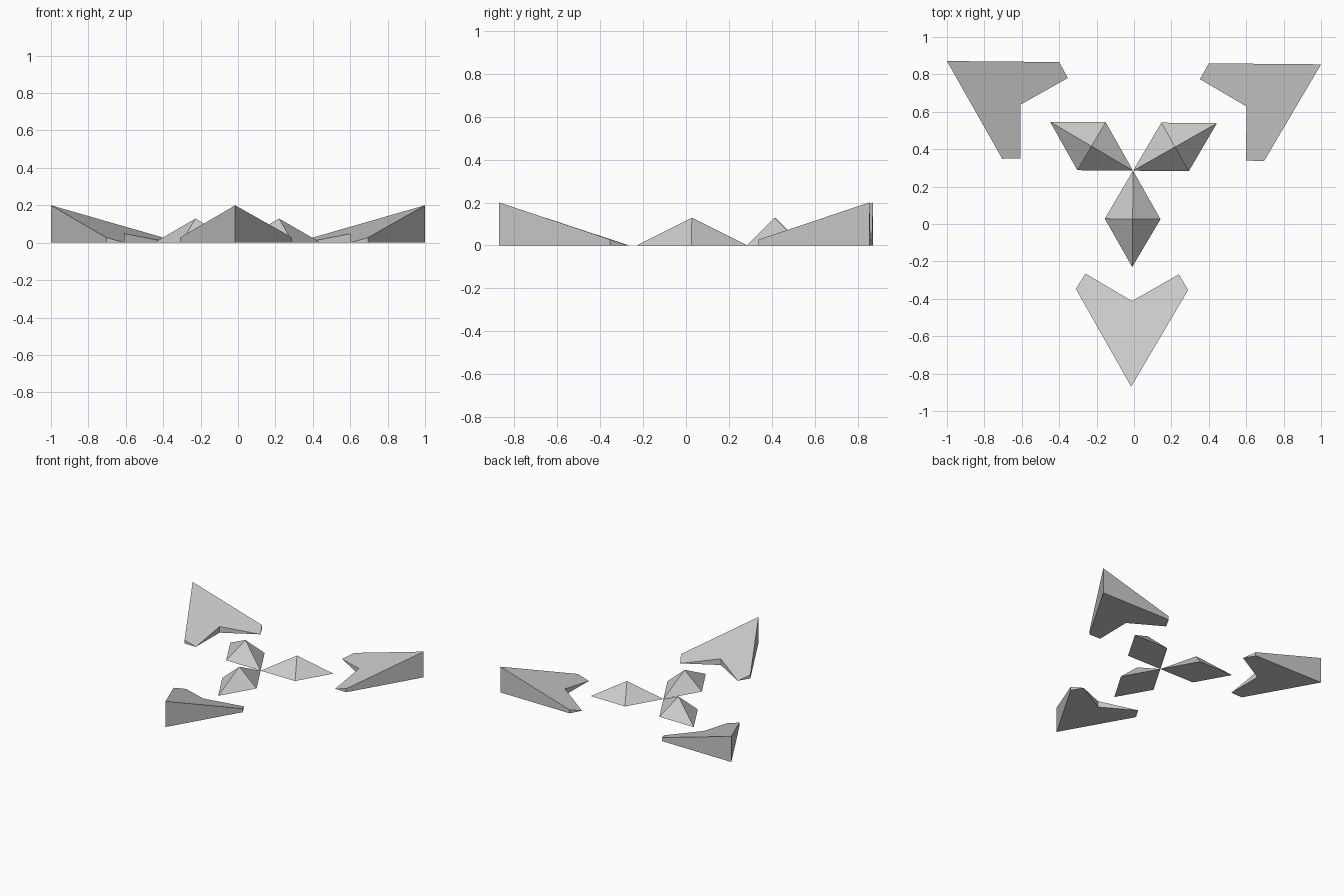
import bpy, bmesh, math
from mathutils import Matrix

if "Cube" in bpy.data.objects:
    bpy.data.objects.remove(bpy.data.objects["Cube"])

CENTER = Matrix.Translation((-0.005, 0.285, 0))
TURN = math.radians(-0.5)  # the whole emblem is turned slightly

grey = bpy.data.materials.new("light grey")
grey.use_nodes = True
grey.diffuse_color = (0.6, 0.6, 0.6, 1)
grey.node_tree.nodes["Principled BSDF"].inputs["Base Color"].default_value = (0.6, 0.6, 0.6, 1)


def finish(bm, name, turn):
    """Clean up the mesh and place it around the centre point."""
    bmesh.ops.remove_doubles(bm, verts=bm.verts[:], dist=0.0005)
    bmesh.ops.recalc_face_normals(bm, faces=bm.faces[:])
    bm.transform(CENTER @ Matrix.Rotation(TURN + turn, 4, "Z"))
    mesh = bpy.data.meshes.new(name)
    bm.to_mesh(mesh)
    bm.free()
    mesh.materials.append(grey)
    obj = bpy.data.objects.new(name, mesh)
    bpy.context.collection.objects.link(obj)


def diamond(name, turn):
    """Low four-sided pyramid on a rhombus, pointing towards -y."""
    bm = bmesh.new()
    base = [bm.verts.new((x, y, 0)) for x, y in
            [(0, 0), (-0.149, -0.258), (0, -0.515), (0.149, -0.258)]]
    apex = bm.verts.new((0, -0.258, 0.129))
    bm.faces.new(base)
    for i in range(4):
        bm.faces.new((base[i], base[(i + 1) % 4], apex))
    finish(bm, name, turn)


def chevron(name, turn):
    """Arrowhead wedge that rises from its arm ends to the outer tip."""
    half = [(0.3, -0.635), (0.25, -0.552)]
    outline = [(0, -1.155)] + half + [(0, -0.697)] + [(-x, y) for x, y in reversed(half)]
    bm = bmesh.new()
    base = [bm.verts.new((x, y, 0)) for x, y in outline]
    top = [bm.verts.new((x, y, 0.2 * (-y - 0.552) / 0.603)) for x, y in outline]
    bm.faces.new(base)
    bm.faces.new(top)
    for i in range(len(base)):
        j = (i + 1) % len(base)
        bm.faces.new((base[i], base[j], top[j], top[i]))
    finish(bm, name, turn)


# Three arms, each with an inner diamond and an outer chevron
for i, side in enumerate(("front", "back_left", "back_right")):
    diamond(side + "_diamond", i * math.tau / 3)
    chevron(side + "_chevron", i * math.tau / 3)
